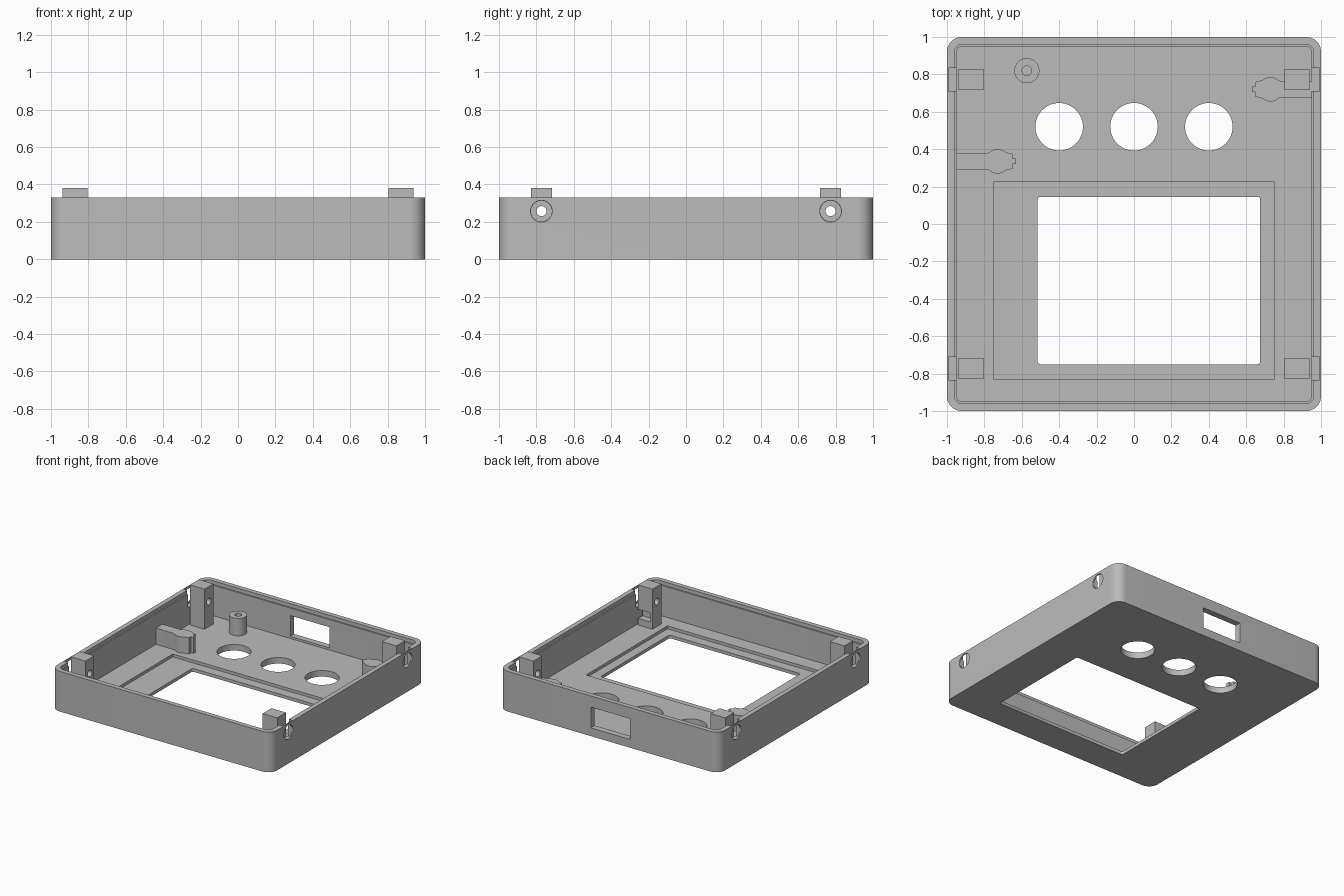
import bpy
import bmesh
from math import cos, sin, pi
from mathutils import Matrix, Vector

if "Cube" in bpy.data.objects:
    bpy.data.objects.remove(bpy.data.objects["Cube"], do_unlink=True)

grey = bpy.data.materials.new("plain grey")
grey.use_nodes = True
grey.diffuse_color = (0.5, 0.5, 0.5, 1)
grey.node_tree.nodes["Principled BSDF"].inputs["Base Color"].default_value = (0.5, 0.5, 0.5, 1)


def add_object(name, bm):
    bmesh.ops.recalc_face_normals(bm, faces=bm.faces)
    mesh = bpy.data.meshes.new(name)
    bm.to_mesh(mesh)
    bm.free()
    mesh.materials.append(grey)
    obj = bpy.data.objects.new(name, mesh)
    bpy.context.collection.objects.link(obj)
    return obj


def prism(name, outline, z0, z1):
    bm = bmesh.new()
    face = bm.faces.new([bm.verts.new((x, y, z0)) for x, y in outline])
    ret = bmesh.ops.extrude_face_region(bm, geom=[face])
    top = [v for v in ret["geom"] if isinstance(v, bmesh.types.BMVert)]
    bmesh.ops.translate(bm, verts=top, vec=(0, 0, z1 - z0))
    return add_object(name, bm)


def rounded(x0, x1, y0, y1, r, steps=10):
    corners = ((x1 - r, y1 - r), (x0 + r, y1 - r), (x0 + r, y0 + r), (x1 - r, y0 + r))
    return [(cx + r * cos(a), cy + r * sin(a))
            for q, (cx, cy) in enumerate(corners)
            for a in [(q + k / steps) * pi / 2 for k in range(steps + 1)]]


def box(name, x0, x1, y0, y1, z0, z1):
    return prism(name, [(x0, y0), (x1, y0), (x1, y1), (x0, y1)], z0, z1)


def rod(name, start, end, r0, r1=None, sides=48):
    a, b = Vector(start), Vector(end)
    turn = (b - a).to_track_quat("Z", "Y").to_matrix().to_4x4()
    bm = bmesh.new()
    bmesh.ops.create_cone(bm, cap_ends=True, segments=sides, radius1=r0,
                          radius2=r0 if r1 is None else r1, depth=(b - a).length,
                          matrix=Matrix.Translation((a + b) / 2) @ turn)
    return add_object(name, bm)


def cut(obj, *cutters):
    bpy.context.view_layer.objects.active = obj
    for cutter in cutters:
        mod = obj.modifiers.new("cut", "BOOLEAN")
        mod.operation, mod.solver, mod.object = "DIFFERENCE", "EXACT", cutter
        bpy.ops.object.modifier_apply(modifier=mod.name)
        bpy.data.objects.remove(cutter, do_unlink=True)


def smooth(obj):
    bpy.ops.object.select_all(action="DESELECT")
    obj.select_set(True)
    bpy.context.view_layer.objects.active = obj
    bpy.ops.object.shade_smooth_by_angle(angle=pi / 6)


FLOOR, RIM, TOWER_TOP, SCREW_Z = 0.05, 0.33, 0.38, 0.257

# Tray with rounded corners and a small rabbet inside the rim
shell = prism("case_shell", rounded(-1, 1, -1, 1, 0.08), 0, RIM)
cut(shell,
    prism("cavity", rounded(-0.95, 0.95, -0.95, 0.95, 0.035), FLOOR, 0.5),
    prism("rim_step", rounded(-0.961, 0.961, -0.961, 0.961, 0.045), 0.3, 0.5))

# Screen opening with its shallow seat, and the three round button holes
cut(shell,
    box("screen_seat", -0.75, 0.75, -0.83, 0.225, 0.026, 0.2),
    prism("screen_opening", rounded(-0.515, 0.675, -0.75, 0.145, 0.015, 4), -0.1, 0.2))
for x in (-0.4, 0, 0.4):
    cut(shell, rod("button_hole", (x, 0.52, -0.1), (x, 0.52, 0.2), 0.127))

# Connector opening in the back wall
cut(shell, box("port_opening", -0.19, 0.165, 0.9, 1.1, 0.068, 0.238))

# Wall pockets, screw holes and the four screw towers
for sx, side in ((-1, "right"), (1, "left")):
    for sy, end in ((-1, "front"), (1, "back")):
        y = 0.773 * sy
        xs = sorted((0.9 * sx, 0.991 * sx))
        cut(shell,
            box("wall_pocket", *xs, y - 0.062, y + 0.062, 0.19, 0.5),
            rod("screw_hole", (1.01 * sx, y, SCREW_Z), (0.97 * sx, y, SCREW_Z), 0.06, 0.052))
        xs = sorted((0.805 * sx, 0.938 * sx))
        tower = box(f"{end}_{side}_screw_tower", *xs, y - 0.057, y + 0.057,
                    FLOOR - 0.01, TOWER_TOP)
        cut(tower, rod("pilot_hole", (0.7 * sx, y, SCREW_Z), (1.1 * sx, y, SCREW_Z), 0.027, sides=32))
        if sy < 0:
            xs = sorted((0.825 * sx, 0.96 * sx))
            cut(tower, box("tower_notch", *xs, y, y + 0.1, 0.105, 0.18))
        smooth(tower)
smooth(shell)

# Hollow round post near the back
post = rod("round_post", (-0.573, 0.82, FLOOR - 0.01), (-0.573, 0.82, 0.193), 0.067)
cut(post, rod("post_hole", (-0.573, 0.82, 0.07), (-0.573, 0.82, 0.3), 0.026, sides=32))
smooth(post)

# Wall arms with a swollen head and a small tip; half outline is mirrored
half = [(0.956, 0.043), (0.79, 0.043)]
half += [(0.73 + 0.065 * cos(a), 0.065 * sin(a))
         for a in [pi * (0.27 + 0.46 * k / 10) for k in range(11)]]
half += [(0.65, 0.04), (0.65, 0.014), (0.63, 0.014)]
outline = half + [(x, -y) for x, y in reversed(half)]
for name, sx, y0 in (("right_wall_arm", -1, 0.335), ("left_wall_arm", 1, 0.72)):
    arm = prism(name, [(sx * x, y0 + y) for x, y in outline], FLOOR - 0.01, 0.183)
    smooth(arm)
